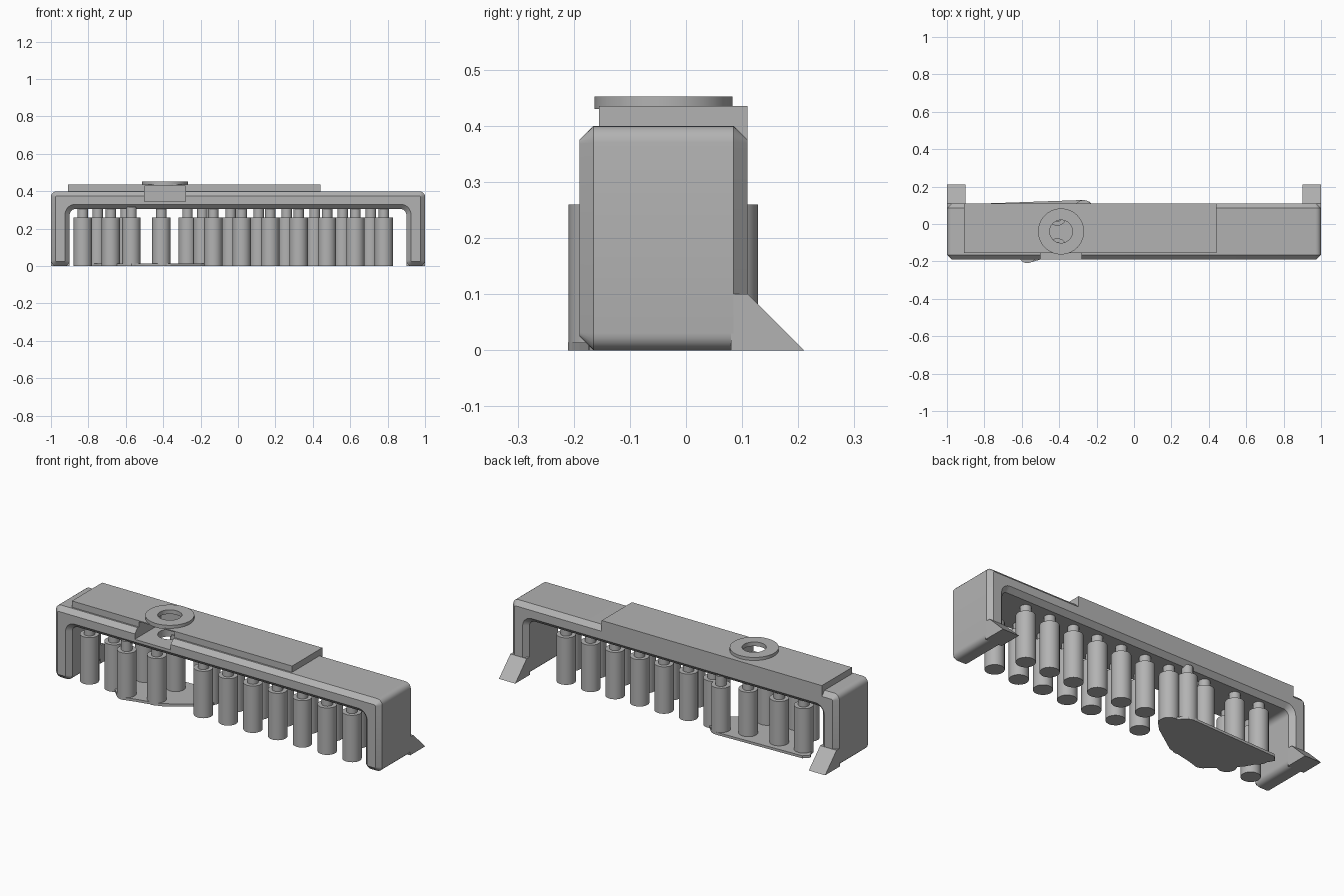
import bpy, bmesh
from math import sin, cos, pi
from mathutils import Vector

if "Cube" in bpy.data.objects:
    bpy.data.objects.remove(bpy.data.objects["Cube"])

grey = bpy.data.materials.new("plain grey")
grey.use_nodes = True
grey.diffuse_color = (0.45, 0.45, 0.45, 1)
grey.node_tree.nodes["Principled BSDF"].inputs["Base Color"].default_value = grey.diffuse_color


def finish(name, bm):
    bmesh.ops.recalc_face_normals(bm, faces=bm.faces)
    mesh = bpy.data.meshes.new(name)
    bm.to_mesh(mesh)
    bm.free()
    mesh.materials.append(grey)
    obj = bpy.data.objects.new(name, mesh)
    bpy.context.collection.objects.link(obj)
    return obj


def extrude(name, points, axis, lo, hi):
    """Extrude a flat outline along one axis."""
    bm = bmesh.new()
    verts = []
    for p in points:
        co = list(p)
        co.insert(axis, lo)
        verts.append(bm.verts.new(co))
    face = bm.faces.new(verts)
    grown = bmesh.ops.extrude_face_region(bm, geom=[face])["geom"]
    move = Vector((0, 0, 0))
    move[axis] = hi - lo
    bmesh.ops.translate(bm, vec=move, verts=[v for v in grown if isinstance(v, bmesh.types.BMVert)])
    return finish(name, bm)


def rect(x0, x1, y0, y1):
    return [(x0, y0), (x1, y0), (x1, y1), (x0, y1)]


def circle(cx, cy, r, n=40):
    return [(cx + r * cos(2 * pi * i / n), cy + r * sin(2 * pi * i / n)) for i in range(n)]


def rounded(corners, steps=5):
    """Replace each (x, y, radius) right-angle corner by an arc."""
    out = []
    for i, (x, y, r) in enumerate(corners):
        p = Vector((x, y))
        a = (Vector(corners[i - 1][:2]) - p).normalized() * r
        b = (Vector(corners[(i + 1) % len(corners)][:2]) - p).normalized() * r
        for k in range(steps + 1):
            t = k / steps * pi / 2
            out.append(tuple(p + a * (1 - sin(t)) + b * (1 - cos(t))))
    return out


def modify(obj, kind, **settings):
    mod = obj.modifiers.new(kind, kind)
    for key, value in settings.items():
        setattr(mod, key, value)
    bpy.context.view_layer.objects.active = obj
    bpy.ops.object.modifier_apply(modifier=mod.name)


def cut(obj, cutter):
    modify(obj, "BOOLEAN", object=cutter, operation="DIFFERENCE", solver="EXACT")


def smooth(obj):
    bpy.ops.object.select_all(action="DESELECT")
    obj.select_set(True)
    bpy.context.view_layer.objects.active = obj
    bpy.ops.object.shade_smooth_by_angle(angle=0.6)


# Bridge-shaped housing with chamfered front and back rims
R = 0.03
outline = rounded([(-1, 0, R), (-1, 0.4, R), (1, 0.4, R), (1, 0, R),
                   (0.9, 0, R), (0.9, 0.305, R), (-0.9, 0.305, R), (-0.9, 0, R)])
housing = extrude("housing", outline, 1, -0.19, 0.11)
modify(housing, "BEVEL", width=0.025, segments=1, limit_method="ANGLE",
       angle_limit=0.8, use_clamp_overlap=False)

# Raised cover plate and washer
cover = extrude("cover_plate", [(-0.155, 0.39), (0.07, 0.39), (0.07, 0.35), (0.11, 0.35),
                                (0.11, 0.435), (-0.155, 0.435)], 0, -0.91, 0.44)
washer = extrude("washer", circle(-0.39, -0.04, 0.123), 2, 0.43, 0.452)

# Front pocket and vertical hole
pocket = extrude("pocket_cutter", rect(-0.5, -0.28, -0.25, 0.04), 2, 0.345, 0.429)
hole = extrude("hole_cutter", circle(-0.39, -0.04, 0.061), 2, 0.25, 0.5)
for part in (housing, cover):
    cut(part, pocket)
for part in (housing, cover, washer):
    cut(part, hole)
    smooth(part)
for cutter in (pocket, hole):
    bpy.data.objects.remove(cutter)

# Wedge hooks at the back of both legs
for side, x in (("left", 0.9), ("right", -1)):
    extrude(side + "_hook", [(0.08, 0), (0.21, 0), (0.11, 0.1), (0.08, 0.1)], 0, x, x + 0.1)


# Pins with narrow necks
def pin(name, x, y):
    bm = bmesh.new()
    rings = []
    for r, z in ((0.049, 0), (0.049, 0.26), (0.028, 0.26), (0.028, 0.315)):
        rings.append([bm.verts.new((px, py, z)) for px, py in circle(x, y, r, 28)])
    for low, high in zip(rings, rings[1:]):
        for i in range(28):
            bm.faces.new((low[i - 1], low[i], high[i], high[i - 1]))
    bm.faces.new(rings[0])
    bm.faces.new(rings[-1])
    smooth(finish(name, bm))


for i in range(7):
    pin(f"front_pin_{i}", 0.78 - 0.152 * i, -0.115)
    pin(f"back_pin_{i}", 0.71 - 0.15 * i, 0.035)
for i in range(2):
    pin(f"front_end_pin_{i}", -0.83 + 0.15 * i, -0.115)
    pin(f"back_end_pin_{i}", -0.75 + 0.15 * i, 0.04)
for i, (x, y) in enumerate([(-0.27, 0.079), (-0.41, 0.04), (-0.57, -0.16), (-0.41, -0.125)]):
    pin(f"shifted_pin_{i}", x, y)

# Thin base joining the shifted pins
extrude("pin_base", [(-0.15, 0), (-0.16, 0.04), (-0.24, 0.12), (-0.28, 0.128), (-0.79, 0.11),
                     (-0.82, 0.08), (-0.74, -0.06), (-0.61, -0.19), (-0.57, -0.21),
                     (-0.5, -0.19), (-0.36, -0.16), (-0.2, -0.05)], 2, 0, 0.014)
